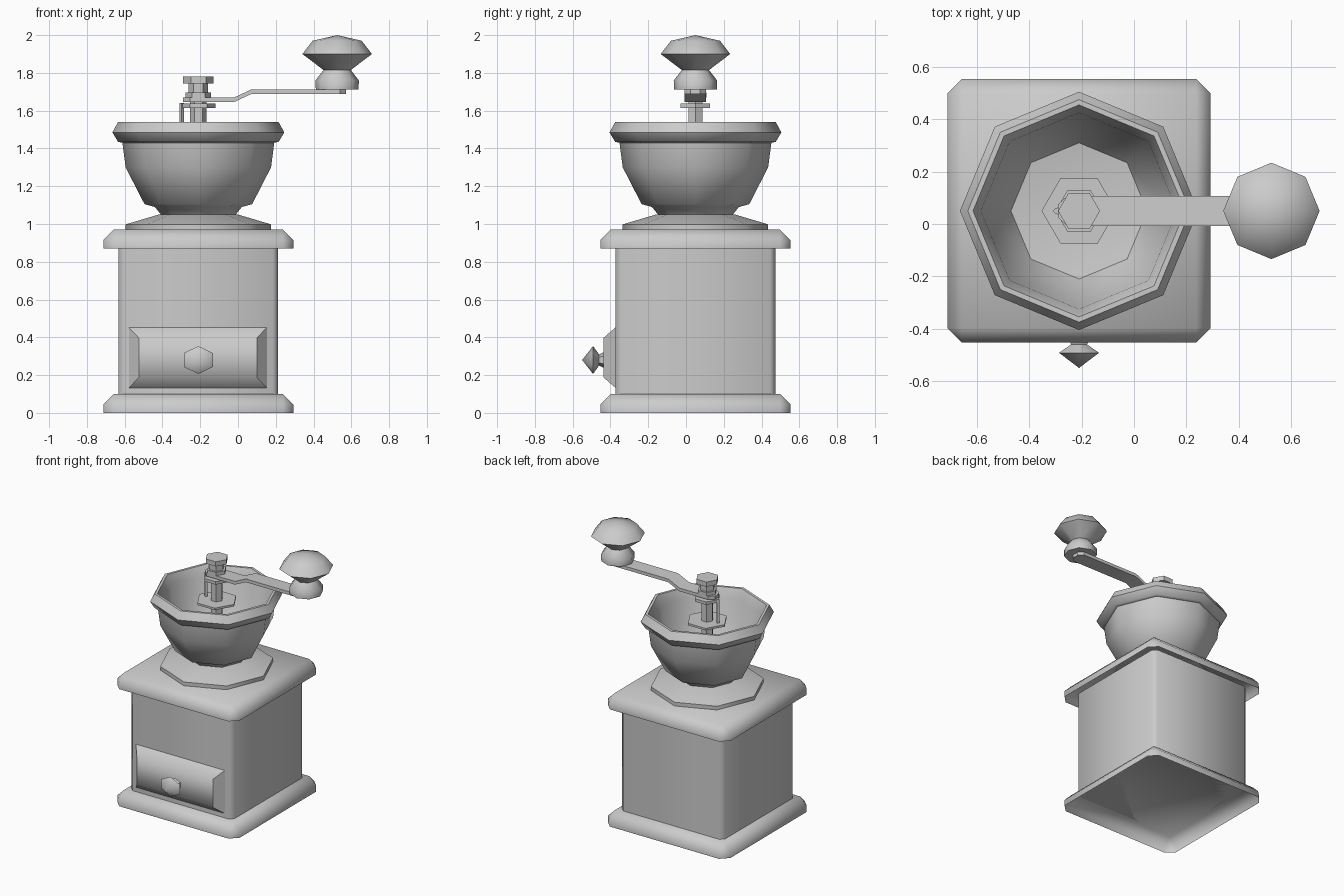
import bpy, bmesh, math
from mathutils import Matrix

if "Cube" in bpy.data.objects:
    bpy.data.objects.remove(bpy.data.objects["Cube"])

CX, CY = -0.21, 0.05   # axis of box, bowl and shaft


def finish(bm, name, smooth=50):
    bmesh.ops.recalc_face_normals(bm, faces=bm.faces)
    me = bpy.data.meshes.new(name)
    bm.to_mesh(me)
    bm.free()
    ob = bpy.data.objects.new(name, me)
    bpy.context.collection.objects.link(ob)
    if smooth:
        bpy.ops.object.select_all(action='DESELECT')
        ob.select_set(True)
        bpy.context.view_layer.objects.active = ob
        bpy.ops.object.shade_smooth_by_angle(angle=math.radians(smooth))
    return ob


def box(bm, x0, x1, y0, y1, z0, z1):
    m = Matrix.Translation(((x0 + x1) / 2, (y0 + y1) / 2, (z0 + z1) / 2)) @ \
        Matrix.Diagonal((x1 - x0, y1 - y0, z1 - z0, 1))
    bmesh.ops.create_cube(bm, size=1, matrix=m)


def lathe(name, profile, sides, loc, rot=None, smooth=50, turn=0):
    """Revolve (radius, height) points; radius 0 makes a pole."""
    bm = bmesh.new()
    rings = []
    for r, z in profile:
        n = 1 if r == 0 else sides
        rings.append([bm.verts.new((r * math.cos(turn + 2 * math.pi * i / sides),
                                    r * math.sin(turn + 2 * math.pi * i / sides), z))
                      for i in range(n)])
    for a, b in zip(rings, rings[1:]):
        for i in range(sides):
            j = (i + 1) % sides
            quad = [a[i % len(a)], a[j % len(a)], b[j % len(b)], b[i % len(b)]]
            bm.faces.new(list(dict.fromkeys(quad)))
    for ring in (rings[0], rings[-1]):
        if len(ring) > 1:
            bm.faces.new(ring)
    if rot:
        bm.transform(rot)
    bm.transform(Matrix.Translation(loc))
    return finish(bm, name, smooth)


def plate(name, z0, z1, h=0.503, bev=0.055):
    """Square board, top and corner edges chamfered, open underneath."""
    bm = bmesh.new()
    box(bm, CX - h, CX + h, CY - h, CY + h, z0, z1)
    edges = [e for e in bm.edges if max(v.co.z for v in e.verts) > z0 + 0.01]
    bmesh.ops.bevel(bm, geom=edges, offset=bev, segments=1, affect='EDGES')
    bottom = [f for f in bm.faces if all(v.co.z < z0 + 0.001 for v in f.verts)]
    bmesh.ops.delete(bm, geom=bottom, context='FACES')
    return finish(bm, name)


# Box: base board, body, top board
plate("base_board", 0.0, 0.10)
plate("top_board", 0.87, 0.97)
bm = bmesh.new()
box(bm, CX - 0.423, CX + 0.423, CY - 0.423, CY + 0.423, 0.10, 0.90)
upright = [e for e in bm.edges if abs(e.verts[0].co.z - e.verts[1].co.z) > 0.1]
bmesh.ops.bevel(bm, geom=upright, offset=0.028, segments=1, affect='EDGES')
finish(bm, "box_body")

# Drawer front with sloping border
bm = bmesh.new()
box(bm, -0.58, 0.155, -0.437, -0.37, 0.13, 0.455)
for v in bm.verts:
    if v.co.y < -0.4:
        v.co.x += 0.055 if v.co.x < CX else -0.055
        v.co.z += 0.058 if v.co.z < 0.29 else -0.058
finish(bm, "drawer_front")

# Drawer knob, hexagonal, pointing to the front
lathe("drawer_knob", [(0.045, 0.0), (0.03, 0.03), (0.076, 0.062), (0, 0.12)], 6,
      (CX, -0.43, 0.28),
      Matrix.Diagonal((1.16, 1, 0.97, 1)) @ Matrix.Rotation(math.pi / 2, 4, 'X'),
      turn=math.pi / 2)

# Foot and hopper bowl with rolled rim
lathe("bowl_foot", [(0.385, 0.965), (0.385, 0.998), (0.21, 1.05)], 8, (CX, CY, 0))
lathe("hopper_bowl", [
    (0.19, 1.04), (0.23, 1.09), (0.285, 1.105), (0.385, 1.30), (0.402, 1.43),
    (0.425, 1.435), (0.455, 1.485), (0.425, 1.54), (0.405, 1.54), (0.375, 1.47),
    (0.355, 1.31), (0.26, 1.14), (0, 1.10)], 8, (CX, CY, 0))

# Shaft stack: shaft, guide plate, washers, nut
for name, r, z0, z1 in [("shaft", 0.043, 1.09, 1.70),
                        ("guide_plate", 0.143, 1.45, 1.465),
                        ("lower_washer", 0.09, 1.615, 1.637),
                        ("upper_washer", 0.068, 1.67, 1.695),
                        ("nut_neck", 0.052, 1.69, 1.745),
                        ("top_nut", 0.08, 1.745, 1.78)]:
    lathe(name, [(r, z0), (r, z1)], 6, (CX, CY, 0), smooth=0)
lathe("stop_pin", [(0.012, 1.455), (0.012, 1.64)], 4, (-0.298, CY, 0), smooth=0)

# Cranked handle bar: stations (x, half width, top height)
bm = bmesh.new()
stations = [(-0.29, 0.025, 1.67), (-0.255, 0.057, 1.67), (-0.02, 0.057, 1.67),
            (0.07, 0.057, 1.712), (0.54, 0.057, 1.712), (0.572, 0.025, 1.712)]
prev = None
for x, w, z in stations:
    ring = [bm.verts.new((x, CY + s * w, z + d))
            for s, d in ((-1, 0), (1, 0), (1, -0.024), (-1, -0.024))]
    if prev:
        for i in range(4):
            bm.faces.new((prev[i], prev[i - 1], ring[i - 1], ring[i]))
    else:
        bm.faces.new(ring)
    prev = ring
bm.faces.new(prev)
finish(bm, "crank_bar", 30)

# Handle knob
lathe("crank_knob", [(0.113, 1.712), (0.115, 1.76), (0.072, 1.815), (0.184, 1.90),
                     (0.13, 1.97), (0, 2.0)], 8, (0.525, CY, 0))
